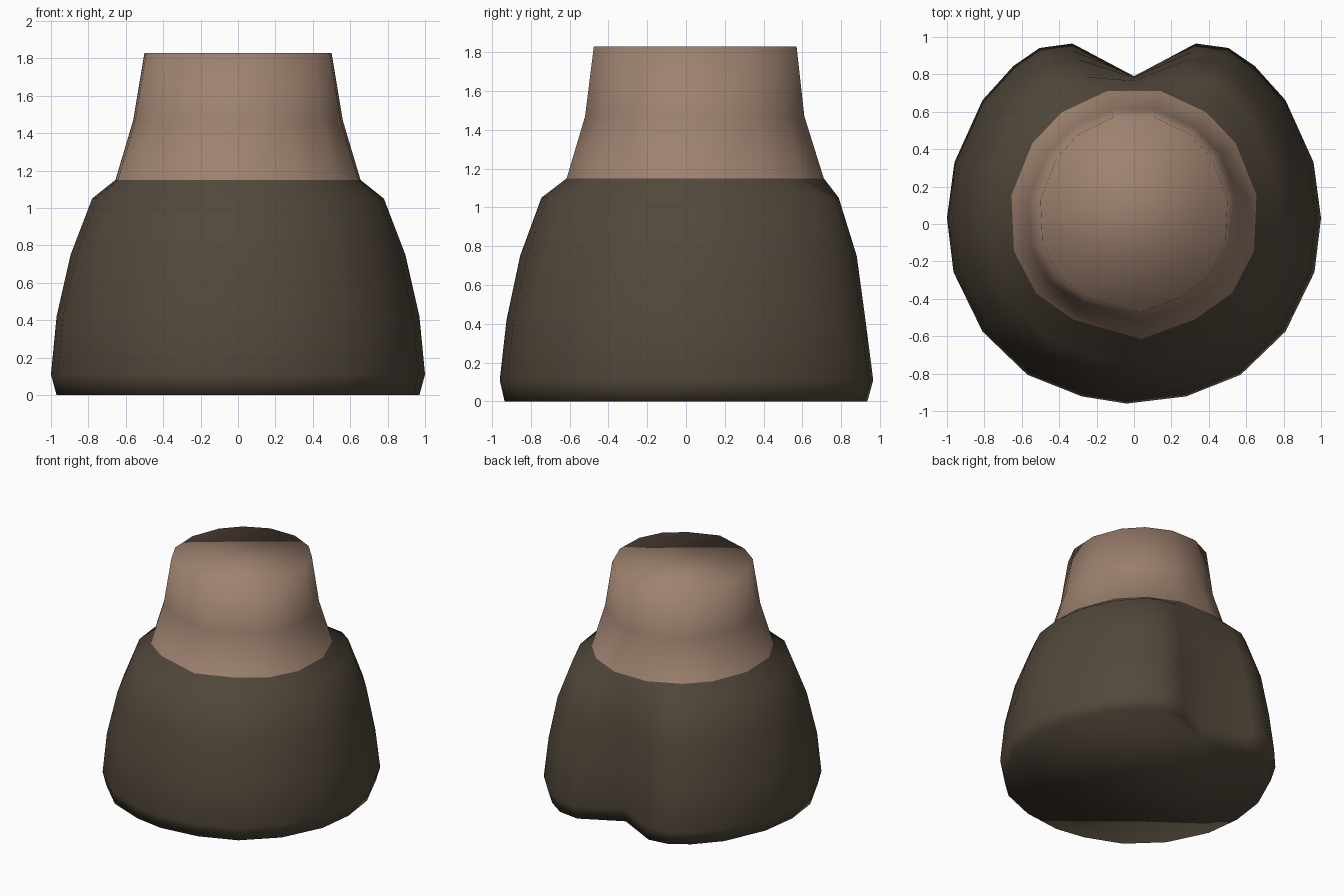
import bpy, bmesh, math

if "Cube" in bpy.data.objects:
    bpy.data.objects.remove(bpy.data.objects["Cube"])


def material(name, rgb):
    m = bpy.data.materials.new(name)
    m.diffuse_color = (*rgb, 1)
    m.use_nodes = True
    m.node_tree.nodes["Principled BSDF"].inputs["Base Color"].default_value = m.diffuse_color
    return m


# Right halves of the two outlines, front to back, as unit shapes (x, y in -1..1)
hoof_half = [(0.28, -0.96), (0.57, -0.84), (0.81, -0.60), (0.965, -0.27), (1, 0.03),
             (0.96, 0.34), (0.81, 0.685), (0.645, 0.875), (0.505, 0.975), (0.33, 1.0)]
hoof_outline = ([(-0.04, -1.0)] + hoof_half + [(0, 1.0)]
                + [(-x, y) for x, y in reversed(hoof_half)])
CLEFT = len(hoof_half) + 1

leg_half = [(0.50, -0.84), (0.80, -0.63), (0.98, -0.29), (1, 0.16),
            (0.83, 0.58), (0.59, 0.83), (0.22, 1.0)]
leg_outline = ([(0.06, -1.0)] + leg_half + [(-x, y) for x, y in reversed(leg_half)])

# Levels: height, half width, front y, back y, cleft y
hoof_levels = [(0.0, 0.97, -0.935, 0.935, 0.77), (0.11, 1.0, -0.96, 0.965, 0.79),
               (0.42, 0.97, -0.925, 0.925, 0.79), (0.75, 0.895, -0.855, 0.88, 0.785),
               (1.05, 0.78, -0.745, 0.787, 0.765)]
leg_levels = [(1.15, 0.655, -0.615, 0.71), (1.47, 0.56, -0.52, 0.61),
              (1.83, 0.50, -0.475, 0.57)]

bm = bmesh.new()


def ring(outline, z, w, front, back, cleft=None):
    mid, half = (front + back) / 2, (back - front) / 2
    verts = [bm.verts.new((x * w, mid + y * half, z)) for x, y in outline]
    if cleft is not None:
        verts[CLEFT].co.y = cleft
    return verts


def join(a, b, mat):
    """Skin two rings with the same number of points."""
    n = len(a)
    for i in range(n):
        j = (i + 1) % n
        bm.faces.new((a[i], a[j], b[j], b[i])).material_index = mat


def zip_rings(a, b, mat):
    """Skin two rings with different numbers of points, by angle."""
    def angles(r):
        out = [math.atan2(v.co.x, 0.05 - v.co.y) for v in r]
        start = out[0]
        rest = [t % (2 * math.pi) for t in out[1:]]
        return [start] + rest + [start + 2 * math.pi]
    ta, tb = angles(a), angles(b)
    i = j = 0
    while i < len(a) or j < len(b):
        va, vb = a[i % len(a)], b[j % len(b)]
        if j == len(b) or (i < len(a) and ta[i + 1] <= tb[j + 1]):
            i += 1
            f = bm.faces.new((va, a[i % len(a)], vb))
        else:
            j += 1
            f = bm.faces.new((va, b[j % len(b)], vb))
        f.material_index = mat


# Cloven hoof wall, rim and sole
hoof = [ring(hoof_outline, *lv) for lv in hoof_levels]
for lo, hi in zip(hoof, hoof[1:]):
    join(lo, hi, 0)
bm.faces.new(hoof[0][::-1]).material_index = 0

# Leg stump with flat top
leg = [ring(leg_outline, *lv) for lv in leg_levels]
zip_rings(hoof[-1], leg[0], 0)
for lo, hi in zip(leg, leg[1:]):
    join(lo, hi, 1)
bm.faces.new(leg[-1]).material_index = 1

bmesh.ops.recalc_face_normals(bm, faces=bm.faces[:])
for f in bm.faces:
    f.smooth = True
mesh = bpy.data.meshes.new("hoof_and_leg")
bm.to_mesh(mesh)
bm.free()
mesh.materials.append(material("dark horn brown", (0.085, 0.065, 0.044)))
mesh.materials.append(material("tan hide", (0.34, 0.222, 0.16)))
bpy.context.collection.objects.link(bpy.data.objects.new("hoof_and_leg", mesh))
